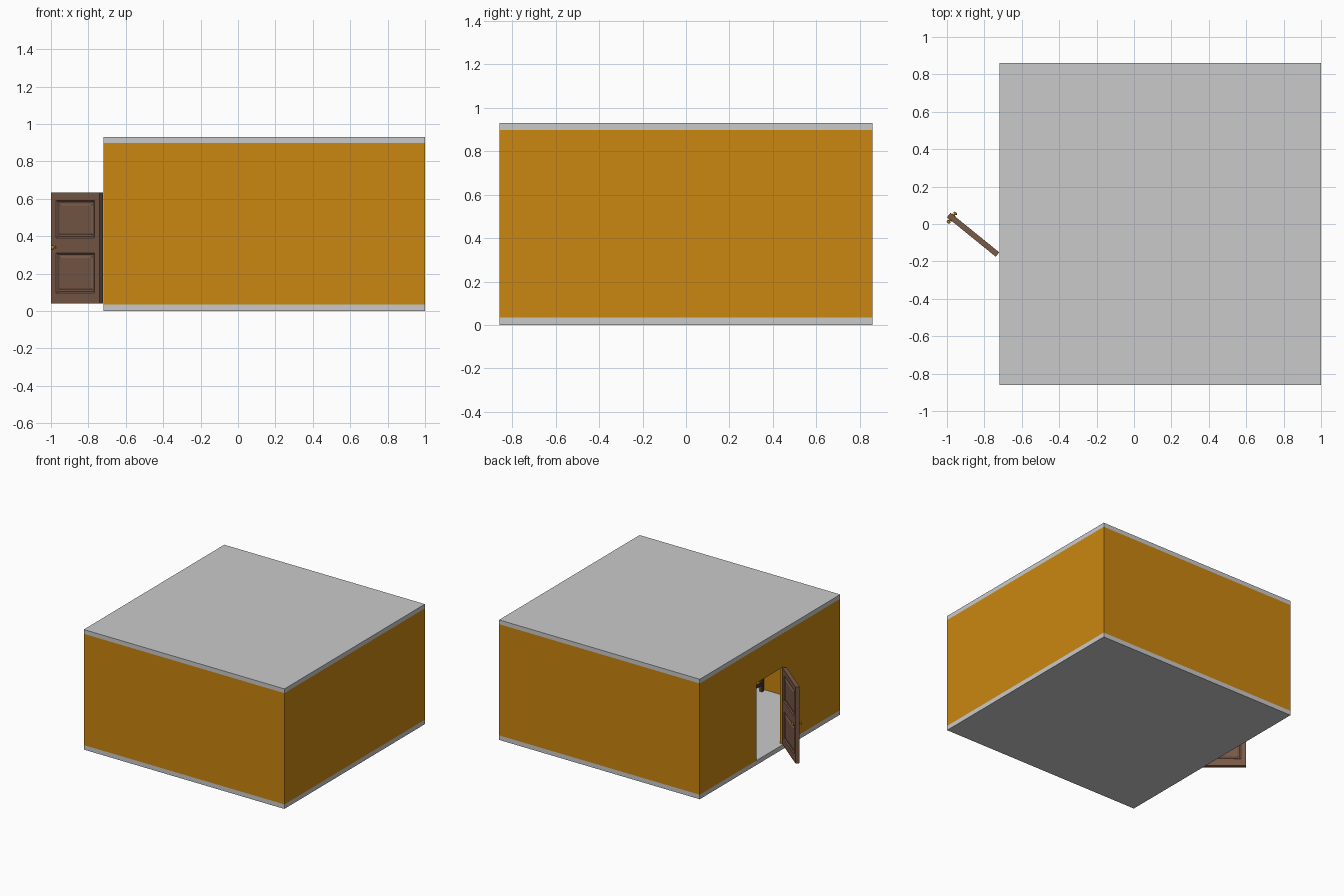
import bpy, bmesh, math
from mathutils import Matrix, Vector

if "Cube" in bpy.data.objects:
    bpy.data.objects.remove(bpy.data.objects["Cube"])


def material(name, rgb):
    m = bpy.data.materials.new(name)
    m.diffuse_color = (*rgb, 1)
    m.use_nodes = True
    m.node_tree.nodes["Principled BSDF"].inputs["Base Color"].default_value = m.diffuse_color
    return m


OCHRE = material("ochre wall", (0.59, 0.24, 0.005))
GREY = material("light grey slab", (0.59, 0.59, 0.59))
WOOD = material("door wood", (0.19, 0.10, 0.063))
BRASS = material("brass", (0.45, 0.25, 0.03))
DARK = material("dark wood", (0.085, 0.045, 0.025))


def finish(name, bm, mat):
    mesh = bpy.data.meshes.new(name)
    bm.to_mesh(mesh)
    bm.free()
    mesh.materials.append(mat)
    ob = bpy.data.objects.new(name, mesh)
    bpy.context.collection.objects.link(ob)
    return ob


def box_bm(lo, hi):
    bm = bmesh.new()
    lo, hi = Vector(lo), Vector(hi)
    size = hi - lo
    bmesh.ops.create_cube(bm, size=1, matrix=Matrix.Translation((lo + hi) / 2)
                          @ Matrix.Diagonal((*size, 1)))
    return bm


def box(name, lo, hi, mat):
    return finish(name, box_bm(lo, hi), mat)


X0, X1, Y = -0.72, 1.0, 0.86      # room extents
T = 0.03                          # wall thickness
FLOOR, TOP = 0.035, 0.897         # wall bottom and top
DOOR_Y, DOOR_TOP = 0.163, 0.635   # doorway half width and height

# Floor and ceiling slabs
box("floor", (X0, -Y, 0), (X1, Y, FLOOR), GREY)
box("ceiling", (X0, -Y, TOP), (X1, Y, 0.93), GREY)

# Walls
box("front_wall", (X0, -Y, FLOOR), (X1, -Y + T, TOP), OCHRE)
box("back_wall", (X0, Y - T, FLOOR), (X1, Y, TOP), OCHRE)
box("right_wall", (X1 - T, -Y + T, FLOOR), (X1, Y - T, TOP), OCHRE)
box("left_wall_front", (X0, -Y + T, FLOOR), (X0 + T, -DOOR_Y, TOP), OCHRE)
box("left_wall_back", (X0, DOOR_Y, FLOOR), (X0 + T, Y - T, TOP), OCHRE)
box("left_wall_lintel", (X0, -DOOR_Y, DOOR_TOP), (X0 + T, DOOR_Y, TOP), OCHRE)

# Open door leaf with two raised panels on each side
L, H = 0.335, 0.015
HINGE = Matrix.Translation((-0.73, -0.163, 0)) @ Matrix.Rotation(math.radians(141), 4, 'Z')
bm = box_bm((0, -H, 0.04), (L, H, DOOR_TOP - 0.002))
cuts = [((x, 0, 0), (1, 0, 0)) for x in (0.035, 0.30)]
cuts += [((0, 0, z), (0, 0, 1)) for z in (0.095, 0.31, 0.39, 0.59)]
for co, no in cuts:
    bmesh.ops.bisect_plane(bm, geom=bm.verts[:] + bm.edges[:] + bm.faces[:],
                           plane_co=co, plane_no=no)
bm.normal_update()
panels = []
for f in bm.faces:
    c = f.calc_center_median()
    if abs(f.normal.y) > 0.9 and 0.035 < c.x < 0.30 and (0.095 < c.z < 0.31 or 0.39 < c.z < 0.59):
        panels.append(f)
for thick, depth in ((0.012, -0.007), (0.012, 0), (0.012, 0.005)):
    bmesh.ops.inset_individual(bm, faces=panels, thickness=thick, depth=depth)
finish("door", bm, WOOD).matrix_world = HINGE

# Door knobs on both sides
for side, label in ((-1, "outer"), (1, "inner")):
    bm = bmesh.new()
    turn = Matrix.Rotation(math.radians(90), 4, 'X')
    for r, y, d in ((0.012, 0.016, 0.004), (0.005, 0.021, 0.012)):
        bmesh.ops.create_cone(bm, cap_ends=True, segments=16, radius1=r, radius2=r, depth=d,
                              matrix=Matrix.Translation((L - 0.022, side * y, 0.34)) @ turn)
    bmesh.ops.create_uvsphere(bm, u_segments=16, v_segments=8, radius=0.011,
                              matrix=Matrix.Translation((L - 0.022, side * 0.029, 0.34))
                              @ Matrix.Diagonal((1, 0.7, 1, 1)))
    for f in bm.faces:
        f.smooth = len(f.verts) <= 4
    finish(label + "_door_knob", bm, BRASS).matrix_world = HINGE

# Small wooden chair standing inside by the front wall
CX, CY, W, LEG = -0.10, -0.81, 0.15, 0.022
for i in (0, 1):
    for j in (0, 1):
        x, y = CX + i * (W - LEG), CY + j * (W - LEG)
        box("chair_leg", (x, y, FLOOR), (x + LEG, y + LEG, 0.18 if j else 0.34), DARK)
    x = CX + i * (W - LEG) + 0.004
    box("chair_side_rail", (x, CY + LEG, 0.085), (x + 0.014, CY + W - LEG, 0.105), DARK)
box("chair_seat", (CX - 0.005, CY + LEG, 0.18), (CX + W + 0.005, CY + W + 0.005, 0.195), DARK)
for z in (0.24, 0.30):
    box("chair_back_slat", (CX + LEG, CY + 0.005, z), (CX + W - LEG, CY + 0.016, z + 0.03), DARK)
